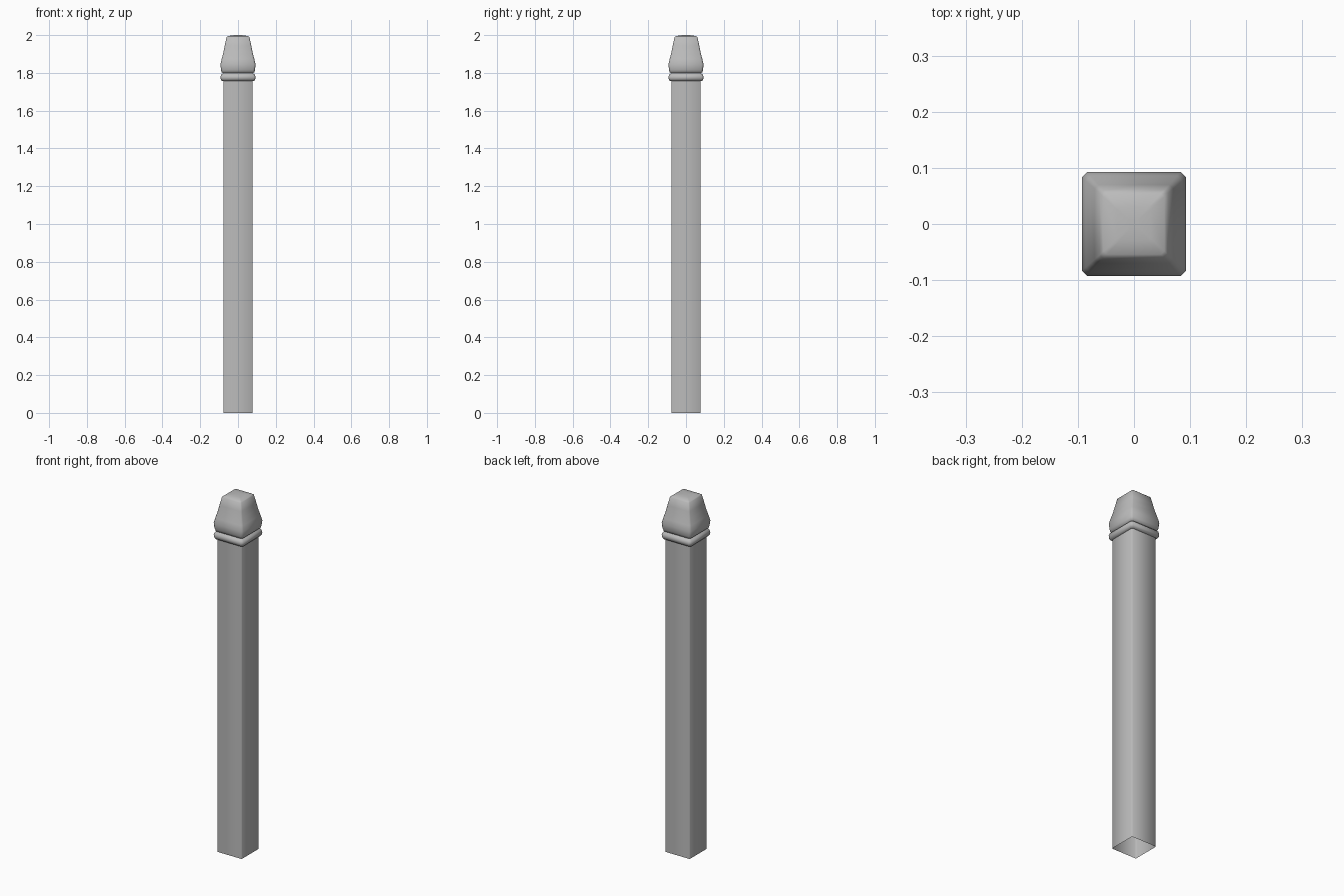
import bpy
import bmesh

cube = bpy.data.objects.get("Cube")
if cube:
    bpy.data.objects.remove(cube, do_unlink=True)

grey = bpy.data.materials.new("plain grey")
grey.use_nodes = True
grey.diffuse_color = (0.5, 0.5, 0.5, 1)
grey.node_tree.nodes["Principled BSDF"].inputs["Base Color"].default_value = (0.5, 0.5, 0.5, 1)


def square_loft(name, profile, cap_top=False, angle=0.7):
    """Stack square rings with cut corners from (half width, height, corner cut)."""
    bm = bmesh.new()
    rings = []
    for r, z, c in profile:
        k = r - c
        corners = [(k, -r), (r, -k), (r, k), (k, r), (-k, r), (-r, k), (-r, -k), (-k, -r)]
        rings.append([bm.verts.new((x, y, z)) for x, y in corners])
    for low, high in zip(rings, rings[1:]):
        for i in range(8):
            j = (i + 1) % 8
            bm.faces.new((low[i], low[j], high[j], high[i]))
    if cap_top:
        bm.faces.new(rings[-1])
    mesh = bpy.data.meshes.new(name)
    bm.to_mesh(mesh)
    bm.free()
    mesh.materials.append(grey)
    obj = bpy.data.objects.new(name, mesh)
    bpy.context.collection.objects.link(obj)
    bpy.ops.object.select_all(action="DESELECT")
    obj.select_set(True)
    bpy.context.view_layer.objects.active = obj
    bpy.ops.object.shade_smooth_by_angle(angle=angle)
    return obj


# Long square shaft, open underneath
square_loft("shaft", [(0.077, 0, 0.004), (0.077, 1.77, 0.004)], angle=1.0)

# Rounded collar band, with the narrow neck above it
square_loft("collar", [
    (0.075, 1.757, 0.006), (0.086, 1.758, 0.009), (0.092, 1.768, 0.01),
    (0.093, 1.778, 0.01), (0.09, 1.79, 0.01), (0.082, 1.796, 0.008),
    (0.079, 1.8, 0.008)], angle=1.0)

# Flared, tapering cap with a gently domed top
square_loft("finial", [
    (0.079, 1.798, 0.008), (0.086, 1.803, 0.009), (0.09, 1.815, 0.01),
    (0.093, 1.845, 0.01), (0.086, 1.875, 0.009), (0.077, 1.91, 0.008),
    (0.07, 1.945, 0.007), (0.061, 1.988, 0.006), (0.054, 1.994, 0.006),
    (0.03, 1.999, 0.004), (0.01, 2.0, 0.002)], cap_top=True, angle=1.0)
